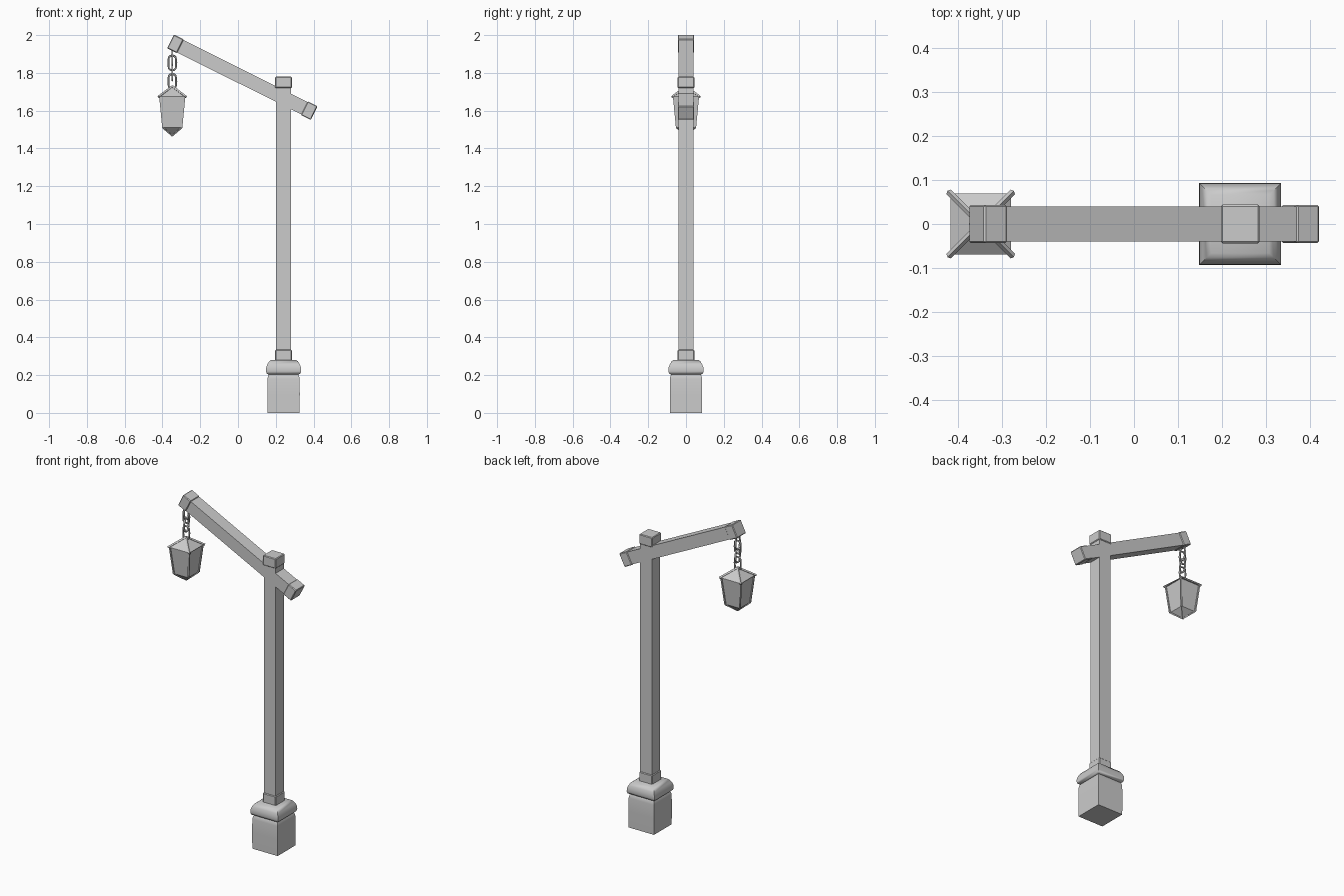
import bpy, bmesh, math
from mathutils import Vector, Matrix

cube = bpy.data.objects.get("Cube")
if cube:
    bpy.data.objects.remove(cube)

grey = bpy.data.materials.new("plain_grey")
grey.use_nodes = True
grey.diffuse_color = (0.6, 0.6, 0.6, 1)
grey.node_tree.nodes["Principled BSDF"].inputs["Base Color"].default_value = grey.diffuse_color

POST_X, LAMP_X = 0.241, -0.348


def finish(name, bm, smooth=None):
    bmesh.ops.recalc_face_normals(bm, faces=bm.faces)
    mesh = bpy.data.meshes.new(name)
    bm.to_mesh(mesh)
    bm.free()
    mesh.materials.append(grey)
    obj = bpy.data.objects.new(name, mesh)
    bpy.context.collection.objects.link(obj)
    if smooth:
        bpy.ops.object.select_all(action='DESELECT')
        obj.select_set(True)
        bpy.context.view_layer.objects.active = obj
        bpy.ops.object.shade_smooth_by_angle(angle=math.radians(smooth))
    return obj


def box(name, centre, size, tilt=0.0, bevel=0.0):
    """Box with optional tilt around y and a chamfer."""
    bm = bmesh.new()
    bmesh.ops.create_cube(bm, size=1)
    bmesh.ops.scale(bm, vec=size, verts=bm.verts)
    if bevel:
        bmesh.ops.bevel(bm, geom=bm.edges[:], offset=bevel, segments=1, affect='EDGES')
    bmesh.ops.transform(bm, verts=bm.verts,
                        matrix=Matrix.Translation(centre) @ Matrix.Rotation(tilt, 4, 'Y'))
    return finish(name, bm)


def square_loft(name, x, profile, smooth=None):
    """Stack square rings given as (half width, height)."""
    bm = bmesh.new()
    rings = [[bm.verts.new((x + sx * h, sy * h, z))
              for sx, sy in ((-1, -1), (1, -1), (1, 1), (-1, 1))] for h, z in profile]
    for low, high in zip(rings, rings[1:]):
        for i in range(4):
            j = (i + 1) % 4
            bm.faces.new((low[i], low[j], high[j], high[i]))
    bm.faces.new(rings[0])
    bm.faces.new(rings[-1])
    return finish(name, bm, smooth)


def rod(bm, a, b, radius):
    """Thin four-sided bar between two points."""
    a, b = Vector(a), Vector(b)
    turn = (b - a).to_track_quat('Z', 'Y').to_matrix().to_4x4()
    bmesh.ops.create_cone(bm, cap_ends=True, segments=4, radius1=radius, radius2=radius,
                          depth=(b - a).length,
                          matrix=Matrix.Translation((a + b) / 2) @ turn)


# Stone base: plinth with a rounded collar
square_loft("base_plinth", POST_X, [(0.085, 0), (0.086, 0.1), (0.085, 0.18),
                                    (0.082, 0.197), (0.076, 0.205)], 50)
square_loft("base_collar", POST_X, [(0.08, 0.203), (0.089, 0.208), (0.093, 0.22), (0.092, 0.24),
                                    (0.086, 0.257), (0.076, 0.273), (0.066, 0.28)], 50)

# Post with slightly wider foot and cap
box("post", (POST_X, 0, 1.02), (0.079, 0.079, 1.5))
box("post_foot", (POST_X, 0, 0.305), (0.088, 0.088, 0.06), bevel=0.004)
box("post_cap", (POST_X, 0, 1.75), (0.088, 0.088, 0.06), bevel=0.004)

# Sloping arm with thicker ends
TILT = math.radians(26.5)
along = Vector((math.cos(TILT), 0, -math.sin(TILT)))
middle = Vector((0.023, 0, 1.777))
box("arm", middle, (0.83, 0.079, 0.074), TILT)
for name, offset in (("arm_high_end", -0.396), ("arm_low_end", 0.396)):
    box(name, middle + along * offset, (0.058, 0.087, 0.081), TILT, 0.004)

# Chain of oval links, each turned a quarter from the last
for n, z in enumerate((1.88, 1.853, 1.80, 1.755)):
    bm = bmesh.new()
    STEPS, SIDES, TUBE = 12, 6, 0.0055
    rings = []
    for i in range(STEPS):
        a = math.tau * i / STEPS
        out = Vector((math.cos(a), 0, math.sin(a)))
        stretch = Vector((0, 0, math.copysign(0.018, out.z) if abs(out.z) > 0.01 else 0))
        core = out * 0.021 + stretch
        ring = []
        for k in range(SIDES):
            t = math.tau * k / SIDES
            ring.append(bm.verts.new(core + out * TUBE * math.cos(t)
                                     + Vector((0, TUBE * math.sin(t), 0))))
        rings.append(ring)
    for i in range(STEPS):
        r, s = rings[i], rings[(i + 1) % STEPS]
        for k in range(SIDES):
            m = (k + 1) % SIDES
            bm.faces.new((r[k], r[m], s[m], s[k]))
    turn = Matrix.Rotation(math.pi / 2 if n % 2 == 0 else 0, 4, 'Z')
    bmesh.ops.transform(bm, verts=bm.verts, matrix=Matrix.Translation((LAMP_X, 0, z)) @ turn)
    finish(f"chain_link_{n + 1}", bm, 60)

# Lantern panes: pointed bottom, flared body, pyramid roof
EAVE, FLOOR, PEAK, TIP = 1.675, 1.51, 1.725, 1.468
square_loft("lantern_body", LAMP_X, [(0.002, TIP), (0.047, FLOOR), (0.064, EAVE)])
square_loft("lantern_roof", LAMP_X, [(0.069, EAVE - 0.003), (0.069, EAVE), (0.004, PEAK)])

# Lantern frame: bars along every corner
bm = bmesh.new()
for sx in (-1, 1):
    for sy in (-1, 1):
        def corner(h, z):
            return (LAMP_X + sx * h, sy * h, z)
        rod(bm, corner(0.0, PEAK + 0.003), corner(0.073, EAVE - 0.002), 0.007)
        rod(bm, corner(0.065, EAVE), corner(0.049, FLOOR), 0.006)
        rod(bm, corner(0.049, FLOOR), corner(0.0, TIP), 0.005)
finish("lantern_frame", bm)
